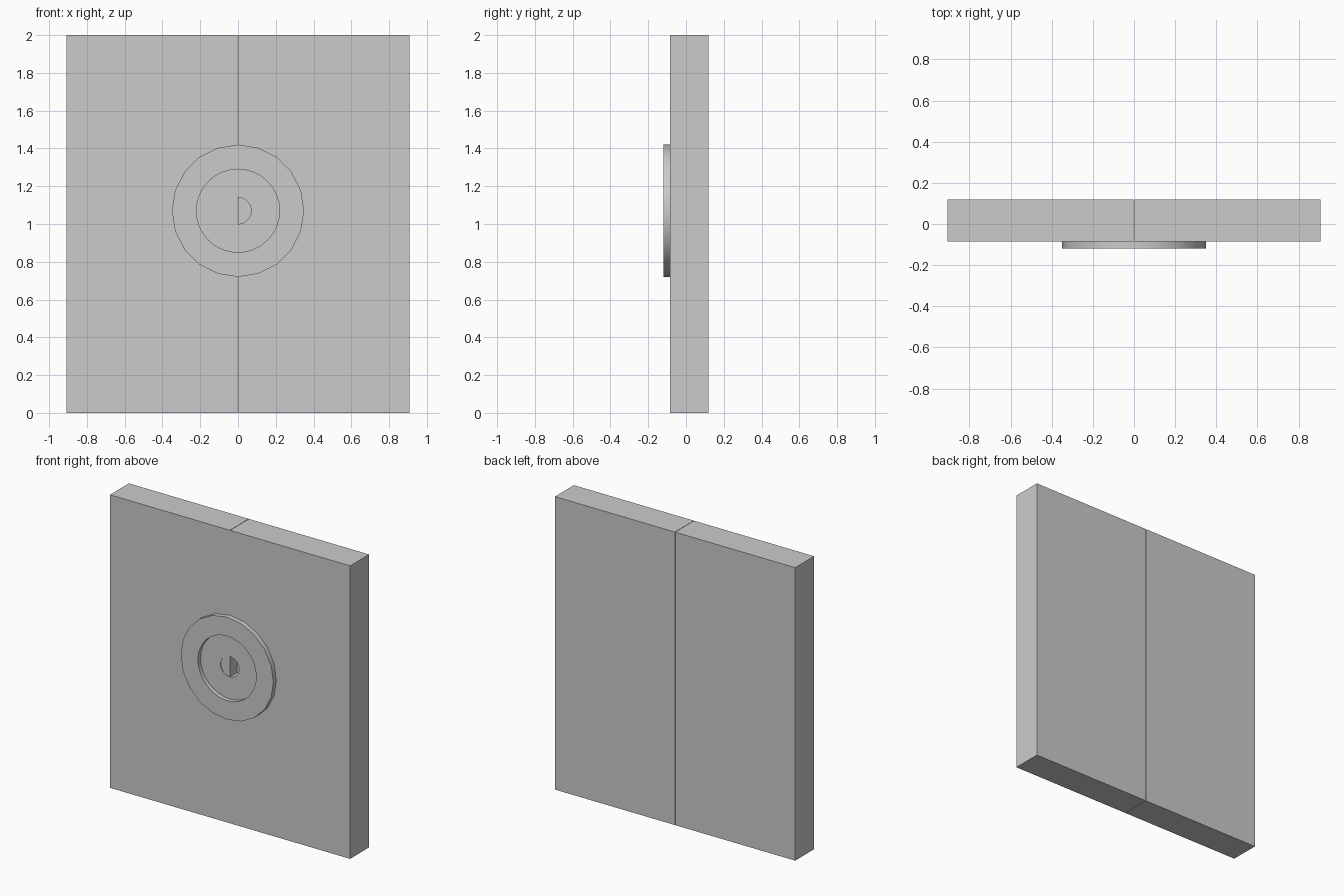
import bpy
from math import pi

if "Cube" in bpy.data.objects:
    bpy.data.objects.remove(bpy.data.objects["Cube"])

HALF_W, HEIGHT, GAP = 0.907, 2.0, 0.0015
FRONT, BACK, FACE = -0.086, 0.118, -0.118   # door front/back, disc face
DISC_Z = 1.07


def box(name, x0, x1):
    bpy.ops.mesh.primitive_cube_add(
        size=1, location=((x0 + x1) / 2, (FRONT + BACK) / 2, HEIGHT / 2))
    o = bpy.context.object
    o.name = name
    o.scale = (x1 - x0, BACK - FRONT, HEIGHT)
    bpy.ops.object.transform_apply(location=False, rotation=False, scale=True)
    return o


def disc(name, sides, radius, y0, y1):
    bpy.ops.mesh.primitive_cylinder_add(
        vertices=sides, radius=radius, depth=y1 - y0,
        location=(0, (y0 + y1) / 2, DISC_Z), rotation=(pi / 2, 0, 0))
    o = bpy.context.object
    o.name = name
    return o


def cut(target, cutter):
    m = target.modifiers.new("cut", 'BOOLEAN')
    m.operation, m.solver, m.object = 'DIFFERENCE', 'EXACT', cutter
    bpy.context.view_layer.objects.active = target
    bpy.ops.object.modifier_apply(modifier=m.name)
    bpy.data.objects.remove(cutter, do_unlink=True)


def smooth(o):
    bpy.ops.object.select_all(action='DESELECT')
    o.select_set(True)
    bpy.context.view_layer.objects.active = o
    bpy.ops.object.shade_smooth_by_angle(angle=pi / 6)


# Two door leaves meeting at a narrow seam
left = box("left_door", -HALF_W, -GAP)
right = box("right_door", GAP, HALF_W)

# Half-round pocket in the right leaf only
cut(right, disc("pocket_cutter", 24, 0.07, -0.2, -0.015))
smooth(right)

# Round plate: raised rim, thin recessed floor, central hole
plate = disc("lock_plate", 20, 0.35, FACE, FRONT)
cut(plate, disc("recess_cutter", 32, 0.22, -0.2, FRONT - 0.003))
cut(plate, disc("hole_cutter", 24, 0.07, -0.2, 0.0))
smooth(plate)
